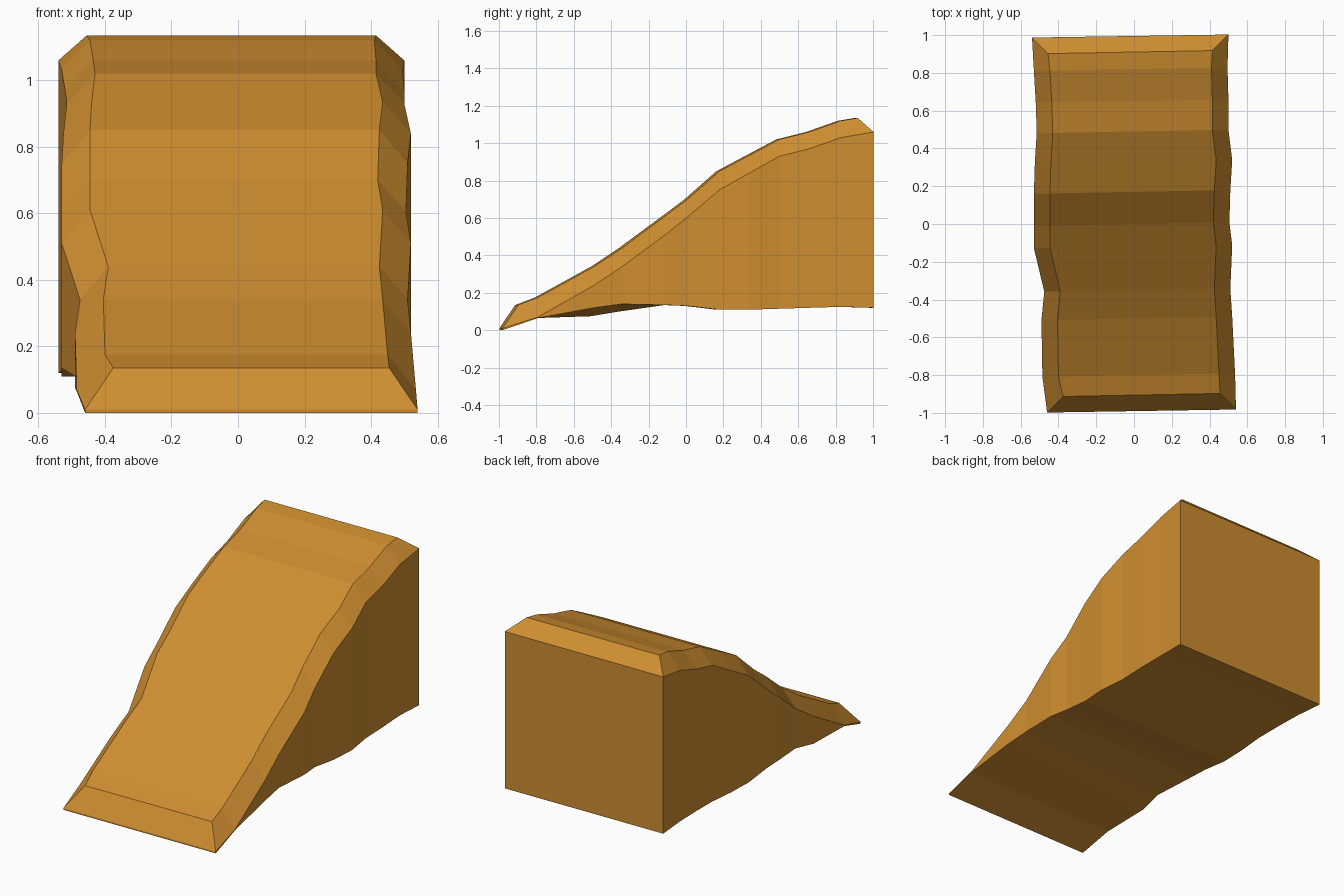
import bpy
import bmesh

default_cube = bpy.data.objects.get("Cube")
if default_cube:
    bpy.data.objects.remove(default_cube, do_unlink=True)


def make_material(name, colour):
    material = bpy.data.materials.new(name)
    material.use_nodes = True
    material.diffuse_color = colour
    material.node_tree.nodes["Principled BSDF"].inputs["Base Color"].default_value = colour
    return material


# Cross-sections from the toe of the ramp to its tall back:
# depth, left wall x, right wall x, wall top, crest, base at each wall
SECTIONS = [
    (-.99, -.46, .54, .01, .135, 0, 0),
    (-.8, -.485, .535, .07, .175, .065, .065),
    (-.5, -.49, .52, .24, .34, .075, .12),
    (-.35, -.475, .51, .34, .44, .1, .14),
    (-.12, -.53, .52, .51, .61, .135, .135),
    (0, -.53, .505, .605, .7, .13, .13),
    (.17, -.53, .51, .75, .85, .11, .11),
    (.33, -.525, .52, .84, .935, .11, .11),
    (.49, -.515, .5, .93, 1.02, .115, .115),
    (.65, -.52, .5, .97, 1.06, .12, .12),
    (.82, -.53, .495, 1.03, 1.12, .125, .125),
    (.995, -.54, .5, 1.06, 1.135, .12, .12),
]
CHAMFER = .085   # width of the bevelled rim
SKEW = .008      # the sections run slightly askew


def section_ring(bm, section, crest_shift):
    """One closed six-point ring: base, walls and bevelled crest."""
    y, low_x, high_x, wall_z, crest_z, low_base, high_base = section
    near, far = y - SKEW, y + SKEW
    points = [
        (low_x, near, low_base),
        (high_x, far, high_base),
        (high_x, far, wall_z),
        (high_x - CHAMFER, far + crest_shift, crest_z),
        (low_x + CHAMFER, near + crest_shift, crest_z),
        (low_x, near, wall_z),
    ]
    return [bm.verts.new(point) for point in points]


def build_ramp():
    bm = bmesh.new()
    rings = []
    last = len(SECTIONS) - 1
    for index, section in enumerate(SECTIONS):
        # The rim bevel also wraps around the toe and the back
        shift = CHAMFER if index == 0 else -CHAMFER if index == last else 0
        rings.append(section_ring(bm, section, shift))

    # Skin neighbouring sections
    for ring, following in zip(rings, rings[1:]):
        for i in range(len(ring)):
            j = (i + 1) % len(ring)
            bm.faces.new((ring[i], ring[j], following[j], following[i]))

    # Close each end with an upright face and a sloping bevel
    for ring in (rings[0], rings[-1]):
        base_low, base_high, wall_high, crest_high, crest_low, wall_low = ring
        bm.faces.new((base_low, base_high, wall_high, wall_low))
        bm.faces.new((wall_low, wall_high, crest_high, crest_low))

    bmesh.ops.recalc_face_normals(bm, faces=bm.faces[:])
    mesh = bpy.data.meshes.new("sloped_ramp")
    bm.to_mesh(mesh)
    bm.free()
    ramp = bpy.data.objects.new("sloped_ramp", mesh)
    bpy.context.collection.objects.link(ramp)
    return ramp


ramp = build_ramp()
ramp.data.materials.append(make_material("ochre_earth", (.62, .27, .03, 1)))
